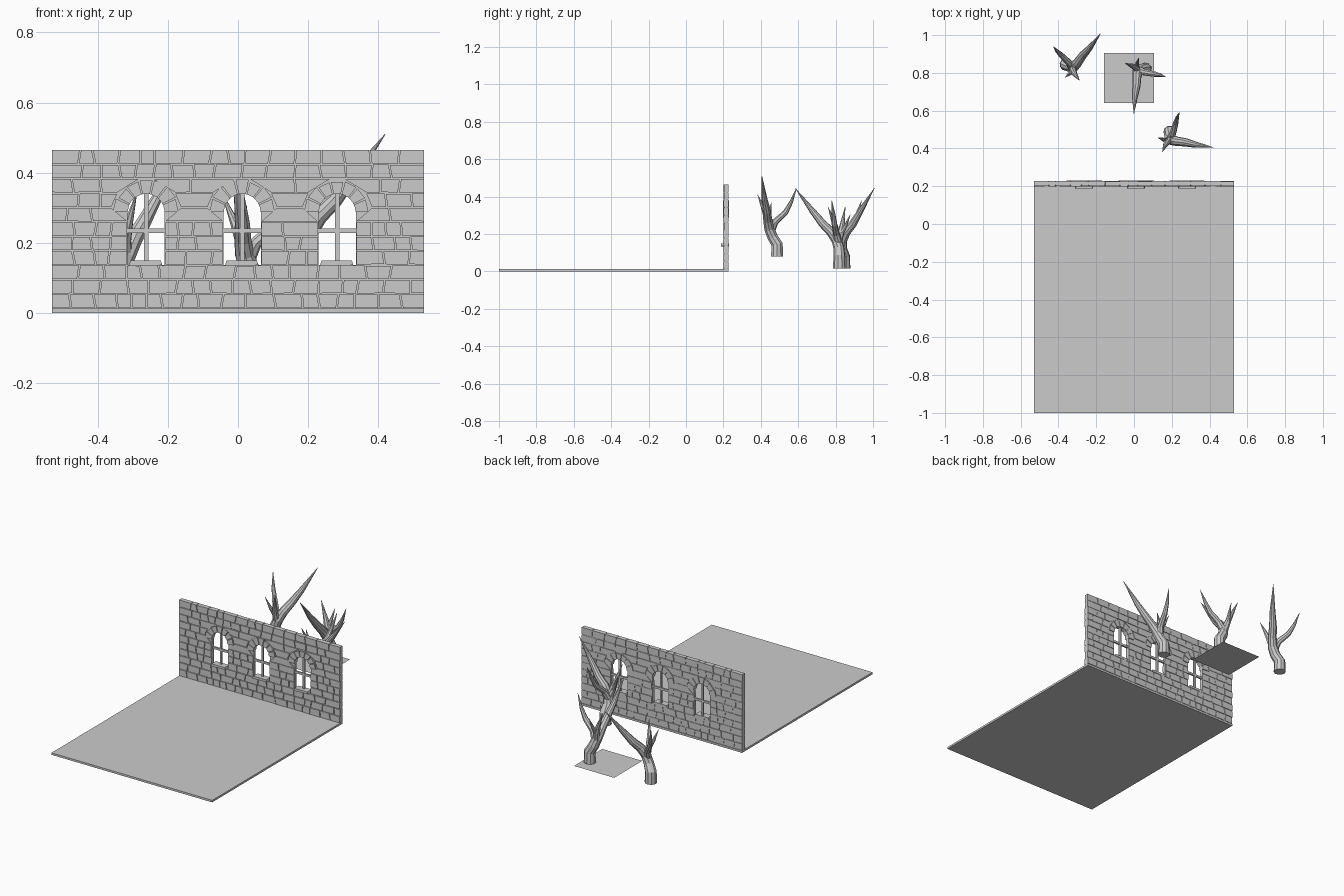
import bpy, bmesh, math, random
from mathutils import Vector, Matrix

if "Cube" in bpy.data.objects:
    bpy.data.objects.remove(bpy.data.objects["Cube"])

random.seed(7)
WINDOWS = (-0.262, 0.012, 0.283)
HALF, SILL_Z, SPRING = 0.053, 0.137, 0.287
OUTER = 0.098
EDGE = 0.53
ROW0, ROW_H, ROWS = 0.013, 0.0411, 11


def make(name, bm):
    bmesh.ops.recalc_face_normals(bm, faces=bm.faces[:])
    me = bpy.data.meshes.new(name)
    bm.to_mesh(me)
    bm.free()
    ob = bpy.data.objects.new(name, me)
    bpy.context.collection.objects.link(ob)
    return ob


def prism(bm, pts, y0, y1):
    """Extrude an x-z outline between two y values."""
    a = [bm.verts.new((x, y0, z)) for x, z in pts]
    b = [bm.verts.new((x, y1, z)) for x, z in pts]
    bm.faces.new(a)
    bm.faces.new(b[::-1])
    n = len(pts)
    for i in range(n):
        bm.faces.new((a[i], b[i], b[(i + 1) % n], a[(i + 1) % n]))


def rect(x0, x1, z0, z1):
    return [(x0, z0), (x1, z0), (x1, z1), (x0, z1)]


# floor slab
bm = bmesh.new()
prism(bm, rect(-EDGE, EDGE, 0, 0.012), -1.0, 0.228)
make("floor", bm)

# wall core with arched openings
bm = bmesh.new()
prism(bm, rect(-EDGE, EDGE, 0.006, 0.463), 0.207, 0.224)
core = make("wall_core", bm)
bm = bmesh.new()
for c in WINDOWS:
    arch = [(c + HALF * math.cos(math.pi * i / 10), SPRING + HALF * math.sin(math.pi * i / 10))
            for i in range(11)]
    prism(bm, arch + [(c - HALF, SILL_Z), (c + HALF, SILL_Z)], 0.1, 0.3)
cutter = make("window_cutter", bm)
cutter.hide_render = True
mod = core.modifiers.new("openings", 'BOOLEAN')
mod.object = cutter
mod.operation = 'DIFFERENCE'
mod.solver = 'EXACT'
bpy.context.view_layer.objects.active = core
bpy.ops.object.modifier_apply(modifier=mod.name)
bpy.data.objects.remove(cutter)


def clear_half(z, arch_row):
    """Half width kept free of bricks around a window at height z."""
    if not arch_row:
        return HALF
    d = OUTER ** 2 - max(z - SPRING, 0) ** 2
    return math.sqrt(d) if d > 0 else 0.0


# stone courses: random widths, slanted joints, split around the windows
bm = bmesh.new()
for r in range(ROWS):
    z0, z1 = ROW0 + r * ROW_H, ROW0 + (r + 1) * ROW_H
    arch_row = z1 > SPRING + 0.005
    blocked = z1 > SILL_Z + 0.01 and z0 < SPRING + OUTER - 0.006
    spans, left = [], (-EDGE, -EDGE)
    if blocked:
        lo = HALF if z0 < SPRING - 0.01 else clear_half(z0, arch_row)
        hi = clear_half(z1, arch_row)
        for c in WINDOWS:
            spans.append((left, (c - lo, c - hi)))
            left = (c + lo, c + hi)
    spans.append((left, (EDGE, EDGE)))
    for (a0, a1), (b0, b1) in spans:
        joints, x = [(a0, a1)], min(a0, a1)
        start, end = max(a0, a1), min(b0, b1)
        x = start + random.uniform(0.035, 0.085)
        while x < end - 0.03:
            s = random.uniform(-0.004, 0.004)
            joints.append((x - s, x + s))
            x += random.uniform(0.04, 0.085)
        joints.append((b0, b1))
        for i, ((p0, p1), (q0, q1)) in enumerate(zip(joints, joints[1:])):
            gl = 0 if p0 == -EDGE else 0.002
            gr = 0 if q0 == EDGE else 0.002
            t, u = random.uniform(0.001, 0.0025), random.uniform(0.001, 0.0025)
            top = z1 if r == ROWS - 1 else z1 - u
            d = random.uniform(0, 0.0025)
            prism(bm, [(p0 + gl, z0 + t), (q0 - gr, z0 + u), (q1 - gr, top), (p1 + gl, top)],
                  0.1995 + d, 0.2285 - d)
make("wall_stones", bm)

# arch stones radiating round each window
bm = bmesh.new()
N = 7
for c in WINDOWS:
    for i in range(N):
        a, b = (math.pi * k / N for k in (i + 0.06, i + 0.94))
        ro = OUTER - random.uniform(0.002, 0.01)
        pts = [(c + q * math.cos(t), SPRING + q * math.sin(t))
               for q, t in ((HALF, a), (ro, a), (ro, b), (HALF, b))]
        prism(bm, pts, 0.1985, 0.2295)
make("arch_stones", bm)

# sills
bm = bmesh.new()
for c in WINDOWS:
    prism(bm, [(c - 0.05, 0.134), (c + 0.046, 0.136), (c + 0.042, 0.149), (c - 0.044, 0.149)],
          0.188, 0.229)
make("window_sills", bm)

# window crossbars
bm = bmesh.new()
for c in WINDOWS:
    prism(bm, rect(c - 0.006, c + 0.006, 0.14, 0.34), 0.211, 0.221)
    prism(bm, rect(c - HALF, c + HALF, 0.228, 0.24), 0.2105, 0.2215)
make("window_bars", bm)

# ground patch behind the wall
bm = bmesh.new()
bm.faces.new([bm.verts.new(p) for p in ((-0.16, 0.64, 0.011), (0.105, 0.64, 0.011),
                                        (0.105, 0.905, 0.011), (-0.16, 0.905, 0.011))])
make("ground_patch", bm)


def limb(bm, path, sides=8):
    """Tapered faceted tube through (x, y, z, radius) points."""
    pts = [Vector(p[:3]) for p in path]
    rings = []
    for i, p in enumerate(pts):
        d = (pts[min(i + 1, len(pts) - 1)] - pts[max(i - 1, 0)]).normalized()
        q = Vector((0, 0, 1)).rotation_difference(d)
        rings.append([bm.verts.new(p + q @ Vector((path[i][3] * math.cos(k * math.tau / sides),
                                                   path[i][3] * math.sin(k * math.tau / sides), 0)))
                      for k in range(sides)])
    for a, b in zip(rings, rings[1:]):
        for k in range(sides):
            bm.faces.new((a[k], a[(k + 1) % sides], b[(k + 1) % sides], b[k]))
    bm.faces.new(rings[0][::-1])
    bm.faces.new(rings[-1])


# bare tree: trunk plus four pointed branches
bm = bmesh.new()
limb(bm, [(0, 0, 0, .034), (0, 0, .065, .032), (0, -.025, .105, .029),
          (.01, -.042, .15, .028), (.04, -.05, .195, .025), (.085, -.055, .24, .022),
          (.14, -.068, .31, .016), (.23, -.081, .43, .001)], 10)
limb(bm, [(.0, -.035, .13, .022), (.015, -.01, .185, .018), (.03, .045, .235, .015),
          (.038, .075, .29, .010), (.05, .104, .365, .001)])
limb(bm, [(.005, -.04, .14, .022), (-.012, -.05, .19, .018), (-.022, -.065, .235, .014),
          (-.04, -.104, .33, .001)])
limb(bm, [(-.012, -.048, .185, .014), (-.035, -.04, .225, .010), (-.062, -.03, .29, .001)])
tree = make("tree_near_wall", bm)
tree.location = (0.19, 0.487, 0.08)
for name, loc, ang in (("tree_left", (-0.36, 0.845, 0.015), 61),
                       ("tree_on_patch", (0.06, 0.82, 0.015), -85)):
    t = bpy.data.objects.new(name, tree.data)
    t.location = loc
    t.rotation_euler.z = math.radians(ang)
    bpy.context.collection.objects.link(t)
